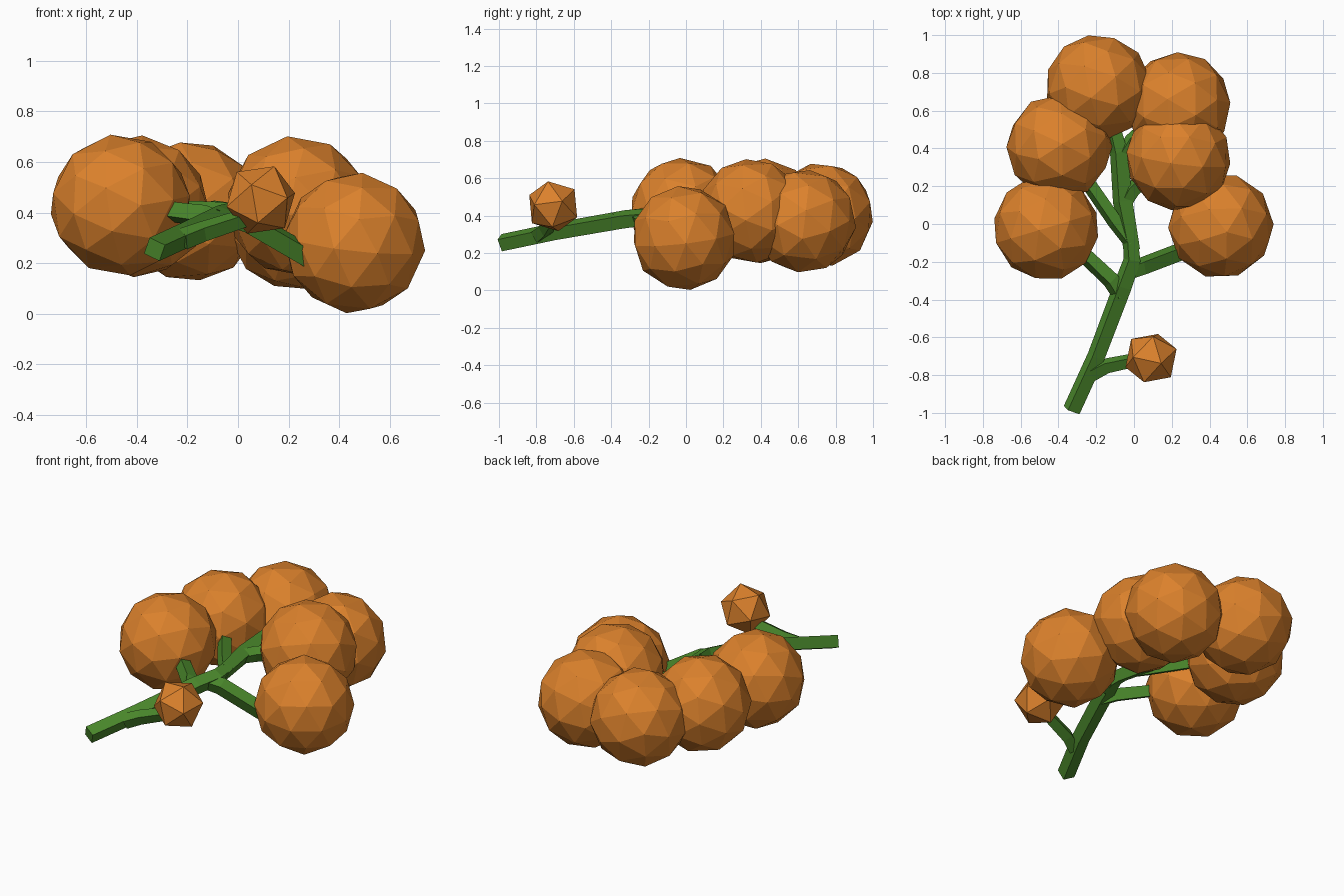
import bpy, bmesh, math
from mathutils import Vector

if "Cube" in bpy.data.objects:
    bpy.data.objects.remove(bpy.data.objects["Cube"])

def material(name, rgb):
    m = bpy.data.materials.new(name)
    m.diffuse_color = (*rgb, 1)
    m.use_nodes = True
    m.node_tree.nodes["Principled BSDF"].inputs["Base Color"].default_value = m.diffuse_color
    return m

GREEN = material("stem_green", (0.07, 0.25, 0.025))
ORANGE = material("berry_orange", (0.71, 0.22, 0.025))

def berry(name, loc, radius, subdiv, rot):
    bpy.ops.mesh.primitive_ico_sphere_add(subdivisions=subdiv, radius=radius,
                                          location=loc, rotation=rot)
    ob = bpy.context.object
    ob.name = name
    ob.data.materials.append(ORANGE)

def stem(name, pts, radii, roll=25):
    """Four-sided tapered tube with mitred rings along a path."""
    pts = [Vector(p) for p in pts]
    bm = bmesh.new()
    rings = []
    for i, p in enumerate(pts):
        d = (pts[min(i + 1, len(pts) - 1)] - pts[max(i - 1, 0)]).normalized()
        side = d.cross(Vector((0, 0, 1))).normalized()
        up = side.cross(d)
        ring = []
        for k in range(4):
            a = math.radians(45 + 90 * k - roll)
            ring.append(bm.verts.new(p + radii[i] * (side * math.cos(a) + up * math.sin(a))))
        rings.append(ring)
    for a, b in zip(rings, rings[1:]):
        for k in range(4):
            bm.faces.new((a[k], a[(k + 1) % 4], b[(k + 1) % 4], b[k]))
    bm.faces.new(rings[0][::-1])
    bm.faces.new(rings[-1])
    bmesh.ops.recalc_face_normals(bm, faces=bm.faces)
    me = bpy.data.meshes.new(name)
    bm.to_mesh(me)
    bm.free()
    me.materials.append(GREEN)
    bpy.context.collection.objects.link(bpy.data.objects.new(name, me))

# Large berries and the small bud
for i, loc in enumerate([(-0.465, -0.02, 0.43), (0.46, -0.01, 0.28),
                         (-0.395, 0.41, 0.425), (-0.19, 0.725, 0.405),
                         (0.235, 0.35, 0.425), (0.235, 0.63, 0.37)]):
    berry(f"berry_{i + 1}", loc, 0.281, 2, (0.4 + i * 0.7, 0.3 + i * 0.5, i * 0.9))
berry("small_bud", (0.09, -0.71, 0.45), 0.146, 1, (0.35, 0.25, 0.5))

# Main stalk and its forks
stem("main_stalk", [(-0.33, -0.985, 0.255), (-0.2, -0.70, 0.315), (-0.06, -0.33, 0.38),
                    (-0.01, -0.19, 0.395), (-0.02, -0.08, 0.40)],
     [0.05, 0.05, 0.052, 0.048, 0.042])
stem("bud_stem", [(-0.22, -0.79, 0.295), (-0.14, -0.75, 0.325), (0.03, -0.715, 0.38)],
     [0.045, 0.042, 0.038])
stem("left_stem", [(-0.07, -0.38, 0.37), (-0.12, -0.30, 0.385), (-0.32, -0.11, 0.41)],
     [0.045, 0.048, 0.042])
stem("right_stem", [(-0.02, -0.25, 0.38), (0.04, -0.225, 0.365), (0.29, -0.13, 0.22)],
     [0.045, 0.05, 0.05])
stem("upper_left_stem", [(-0.015, -0.10, 0.40), (-0.10, 0.01, 0.405), (-0.28, 0.27, 0.41)],
     [0.04, 0.042, 0.04])
stem("top_stem", [(-0.01, -0.14, 0.395), (-0.06, 0.12, 0.395), (-0.08, 0.38, 0.40),
                  (-0.13, 0.58, 0.40)], [0.045, 0.055, 0.05, 0.04])
stem("upper_right_stem", [(-0.05, 0.11, 0.395), (-0.01, 0.18, 0.395), (0.12, 0.30, 0.40)],
     [0.04, 0.045, 0.04])
stem("back_right_stem", [(-0.08, 0.33, 0.395), (-0.01, 0.44, 0.39), (0.12, 0.56, 0.38)],
     [0.04, 0.045, 0.04])
